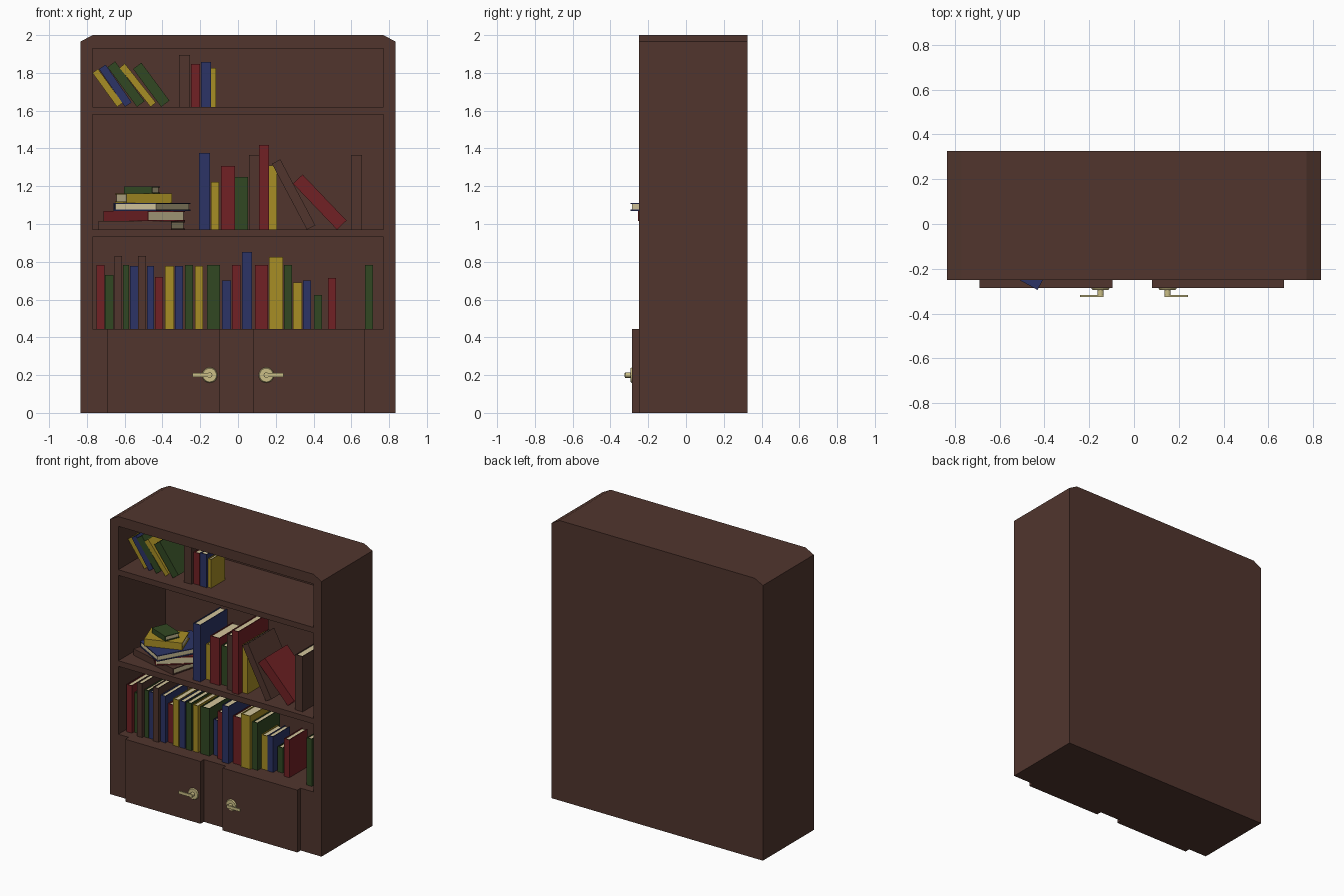
import bpy, bmesh, math
from mathutils import Matrix, Vector

if "Cube" in bpy.data.objects:
    bpy.data.objects.remove(bpy.data.objects["Cube"])


def material(name, rgb):
    m = bpy.data.materials.new(name)
    m.diffuse_color = (*rgb, 1)
    m.use_nodes = True
    m.node_tree.nodes["Principled BSDF"].inputs["Base Color"].default_value = m.diffuse_color
    return m


MAT = {
    "wood": material("dark_wood", (0.082, 0.036, 0.027)),
    "red": material("red_cover", (0.165, 0.015, 0.018)),
    "blue": material("blue_cover", (0.025, 0.034, 0.133)),
    "green": material("green_cover", (0.031, 0.064, 0.016)),
    "yellow": material("yellow_cover", (0.39, 0.27, 0.018)),
    "page": material("cream_pages", (0.65, 0.56, 0.33)),
    "brass": material("pale_brass", (0.60, 0.52, 0.24)),
}


def finish(name, bm, mats):
    bmesh.ops.recalc_face_normals(bm, faces=bm.faces)
    mesh = bpy.data.meshes.new(name)
    bm.to_mesh(mesh)
    bm.free()
    for m in mats:
        mesh.materials.append(MAT[m])
    ob = bpy.data.objects.new(name, mesh)
    bpy.context.collection.objects.link(ob)
    return ob


def add_box(bm, lo, hi, index=0):
    lo, hi = Vector(lo), Vector(hi)
    m = Matrix.Translation((lo + hi) / 2) @ Matrix.Diagonal((*(hi - lo), 1))
    verts = bmesh.ops.create_cube(bm, size=1, matrix=m)["verts"]
    for f in {f for v in verts for f in v.link_faces}:
        f.material_index = index


def box(name, lo, hi, mat="wood"):
    bm = bmesh.new()
    add_box(bm, lo, hi)
    return finish(name, bm, [mat])


def prism(name, profile, y0, y1):
    """Extrude an xz profile from y0 to y1."""
    bm = bmesh.new()
    face = bm.faces.new([bm.verts.new((x, y0, z)) for x, z in profile])
    ext = bmesh.ops.extrude_face_region(bm, geom=[face])["geom"]
    bmesh.ops.translate(bm, vec=(0, y1 - y0, 0),
                        verts=[g for g in ext if isinstance(g, bmesh.types.BMVert)])
    return finish(name, bm, ["wood"])


# Cabinet: arch frame with clipped corners, back, base and shelves
outer = [(0.835, 0.445), (0.835, 1.965), (0.77, 2), (-0.77, 2), (-0.835, 1.965), (-0.835, 0.445)]
inner = [(-0.77, 0.445), (-0.77, 1.93), (0.77, 1.93), (0.77, 0.445)]
prism("frame", outer + inner, -0.25, 0.28)
prism("back_panel", outer, 0.28, 0.325)
box("base", (-0.835, -0.25, 0), (0.835, 0.325, 0.445))
box("lower_shelf", (-0.77, -0.25, 0.93), (0.77, 0.28, 0.97))
box("upper_shelf", (-0.77, -0.25, 1.58), (0.77, 0.28, 1.62))
box("left_door", (-0.69, -0.287, 0), (-0.095, -0.25, 0.445))
box("right_door", (0.08, -0.287, 0), (0.67, -0.25, 0.445))

# Door handles: rosette, spindle and lever
for side, name in ((-1, "left_handle"), (1, "right_handle")):
    bm = bmesh.new()
    for r1, r2, y0, y1 in ((0.042, 0.036, -0.285, -0.294), (0.014, 0.014, -0.29, -0.322)):
        m = Matrix.Translation((side * 0.15, (y0 + y1) / 2, 0.2)) @ Matrix.Rotation(math.pi / 2, 4, "X")
        bmesh.ops.create_cone(bm, cap_ends=True, segments=20, radius1=r1, radius2=r2,
                              depth=y0 - y1, matrix=m)
    xs = sorted((side * 0.137, side * 0.242))
    add_box(bm, (xs[0], -0.325, 0.19), (xs[1], -0.317, 0.21))
    finish(name, bm, ["brass"])


def book(name, color, t, h, matrix, d):
    """Spine faces -y, thickness along +x from 0, height along +z from 0."""
    c, e = min(0.006, t * 0.15), 0.006
    bm = bmesh.new()
    add_box(bm, (0, -d / 2, 0), (c, d / 2, h))
    add_box(bm, (t - c, -d / 2, 0), (t, d / 2, h))
    add_box(bm, (c, -d / 2, 0), (t - c, -d / 2 + c, h))
    add_box(bm, (c, -d / 2 + c, e), (t - c, d / 2 - e, h - e), 1)
    bm.transform(matrix)
    finish(name, bm, [color, "page"])


def standing(name, color, x, t, h, z, lean=0):
    m = Matrix.Translation((x, -0.06, z)) @ Matrix.Rotation(-math.radians(lean), 4, "Y")
    book(name, color, t, h, m, 0.75 * h)


# Upright books: colour, left x, right x, top z
ROWS = {
    "bottom": (0.445, [
        ("red", -.75, -.708, .783), ("green", -.703, -.66, .73), ("wood", -.655, -.614, .83),
        ("green", -.61, -.577, .783), ("blue", -.572, -.53, .778), ("wood", -.529, -.487, .83),
        ("blue", -.483, -.444, .778), ("red", -.44, -.397, .72), ("yellow", -.386, -.339, .778),
        ("blue", -.334, -.291, .778), ("green", -.28, -.238, .783), ("yellow", -.228, -.185, .778),
        ("green", -.164, -.095, .783), ("blue", -.085, -.037, .70), ("red", -.032, .012, .783),
        ("blue", .021, .074, .852), ("red", .09, .16, .783), ("yellow", .164, .238, .825),
        ("green", .243, .286, .783), ("yellow", .291, .339, .69), ("blue", .344, .386, .70),
        ("green", .402, .444, .625), ("red", .476, .519, .715), ("green", .672, .714, .783)]),
    "middle": (0.97, [
        ("blue", -.206, -.148, 1.376), ("yellow", -.143, -.1, 1.222), ("red", -.09, -.016, 1.307),
        ("green", -.015, .053, 1.25), ("wood", .058, .111, 1.365), ("red", .112, .164, 1.418),
        ("yellow", .165, .207, 1.31), ("wood", .598, .656, 1.365)]),
    "top": (1.62, [
        ("wood", -.312, -.254, 1.894), ("red", -.249, -.201, 1.847),
        ("blue", -.196, -.143, 1.857), ("yellow", -.142, -.116, 1.825)]),
}
for row, (z, items) in ROWS.items():
    for i, (color, x0, x1, top) in enumerate(items):
        standing(f"{row}_book_{i + 1}", color, x0, x1 - x0, top - z, z)

# Leaning books: colour, pivot x, thickness, height, shelf z, lean in degrees
LEANING = [
    ("wood", .365, .05, .395, .97, 28), ("red", .524, .07, .337, .97, 43.7),
    ("yellow", -.64, .036, .222, 1.62, 36), ("blue", -.598, .042, .243, 1.62, 34.5),
    ("green", -.535, .05, .262, 1.62, 36.5), ("yellow", -.463, .036, .264, 1.62, 38.5),
    ("green", -.407, .055, .25, 1.62, 36.5),
]
for i, (color, x, t, h, z, lean) in enumerate(LEANING):
    standing(f"leaning_book_{i + 1}", color, x, t, h, z, lean)

# Stack of flat books: colour, centre x, y, thickness, height, turn in degrees
z = 0.97
for i, (color, x, y, t, h, turn) in enumerate([
        ("wood", -.51, -.04, .045, .40, -15), ("red", -.497, -.03, .055, .367, -50),
        ("blue", -.455, -.07, .042, .37, -119), ("yellow", -.5, -.09, .05, .255, 20),
        ("green", -.508, -.09, .036, .16, -22)]):
    z += t
    m = (Matrix.Translation((x, y, z)) @ Matrix.Rotation(math.radians(turn), 4, "Z")
         @ Matrix.Rotation(math.pi / 2, 4, "Y") @ Matrix.Translation((0, 0, -h / 2)))
    book(f"stacked_book_{i + 1}", color, t, h, m, 0.7 * h)
